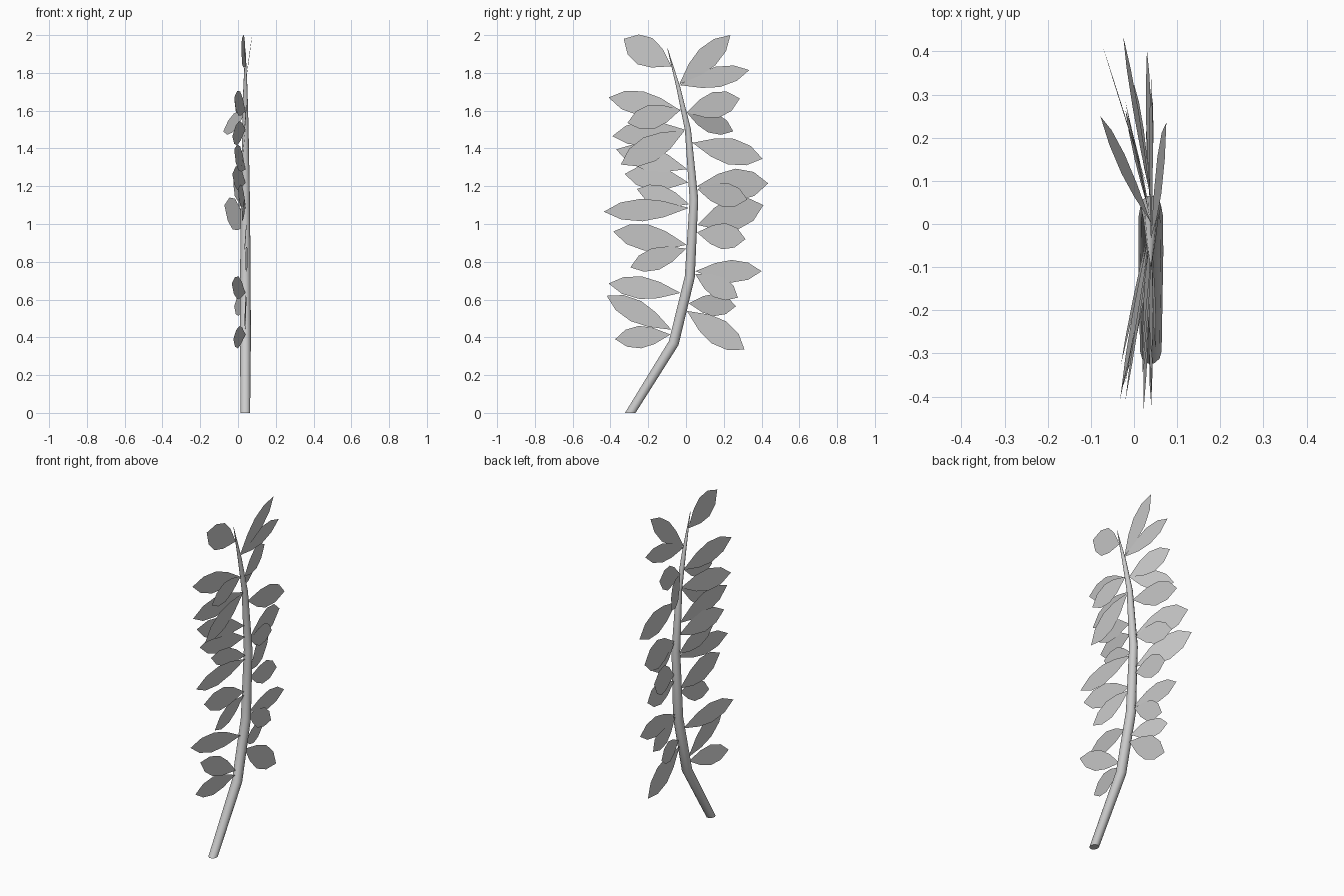
import bpy
from math import radians
from mathutils import Vector

if "Cube" in bpy.data.objects:
    bpy.data.objects.remove(bpy.data.objects["Cube"])

STEM_X = 0.039
ROLL = 0.08

# stem: tapered, bent tube given as (y, z, radius)
PATH = [(-0.295, 0.0, 0.025), (-0.065, 0.37, 0.029), (0.02, 0.72, 0.028),
        (0.042, 1.13, 0.024), (0.01, 1.50, 0.017), (-0.04, 1.72, 0.011), (-0.098, 1.93, 0.001)]
curve = bpy.data.curves.new("stem", 'CURVE')
curve.dimensions = '3D'
curve.bevel_depth = 1.0
curve.bevel_resolution = 3
curve.use_fill_caps = True
spline = curve.splines.new('POLY')
spline.points.add(len(PATH) - 1)
for p, (y, z, r) in zip(spline.points, PATH):
    p.co = (STEM_X, y, z, 1)
    p.radius = r
stem = bpy.data.objects.new("stem", curve)
bpy.context.collection.objects.link(stem)
bpy.context.view_layer.objects.active = stem
stem.select_set(True)
bpy.ops.object.convert(target='MESH')
# level the cut end on the ground
for v in bpy.context.object.data.vertices:
    if v.co.z < 0.1:
        v.co.y -= v.co.z * 0.62
        v.co.z = 0
bpy.ops.object.shade_smooth_by_angle(angle=radians(50))

# leaf outline: (fraction of length, fraction of half width)
OUTLINE = [(0, 0), (0.3, 0.72), (0.55, 1), (0.8, 0.75), (1, 0),
           (0.8, -0.75), (0.55, -1), (0.3, -0.72)]


def stem_edge(z, sign):
    """Point on the front or back edge of the stem at height z."""
    for (ya, za, ra), (yb, zb, rb) in zip(PATH, PATH[1:]):
        if z <= zb:
            t = (z - za) / (zb - za)
            return Vector((STEM_X, ya + (yb - ya) * t + sign * (ra + (rb - ra) * t), z))


def leaf(name, z0, y1, z1, width, tip_x):
    sign = 1 if y1 > 0 else -1
    base = stem_edge(z0, sign)
    axis = Vector((tip_x, y1, z1)) - base
    d = axis.normalized()
    # across direction, leaned slightly towards +x
    side = Vector((0, -d.z, d.y)).normalized() * sign + Vector((ROLL, 0, 0))
    side = (side - d * side.dot(d)).normalized()
    verts = [base + axis * t + side * (w * width / 2) for t, w in OUTLINE]
    mesh = bpy.data.meshes.new(name)
    mesh.from_pydata(verts, [], [range(len(verts))])
    if mesh.polygons[0].normal.x < 0:
        mesh.flip_normals()
    bpy.context.collection.objects.link(bpy.data.objects.new(name, mesh))


# leaves: height on stem, tip y, tip z, width, tip x
front = [(1.835, -.33, 1.98, .16, .02), (1.60, -.41, 1.67, .13, -.02),
         (1.605, -.31, 1.535, .13, .04), (1.50, -.39, 1.465, .13, -.03),
         (1.495, -.345, 1.315, .14, .02), (1.29, -.37, 1.395, .13, -.02),
         (1.22, -.325, 1.265, .13, -.03), (1.105, -.26, 1.185, .11, 0),
         (1.085, -.435, 1.065, .12, .022), (.89, -.385, .96, .14, .04),
         (.87, -.295, .77, .12, .05), (.635, -.41, .685, .12, -.033),
         (.44, -.42, .62, .12, .04), (.415, -.375, .39, .12, -.025)]
back = [(1.74, .235, 2.0, .12, .075), (1.735, .335, 1.815, .11, .04),
        (1.59, .285, 1.665, .14, -.02), (1.59, .25, 1.49, .11, -.078),
        (1.43, .405, 1.345, .14, .03), (1.20, .435, 1.215, .17, -.025),
        (1.185, .325, 1.13, .13, 0), (.995, .41, 1.10, .17, -.072),
        (.955, .315, .92, .14, .04), (.75, .40, .75, .12, .03),
        (.735, .275, .61, .12, .03), (.58, .265, .565, .12, -.02),
        (.54, .31, .335, .14, .04)]

for group, rows in (("front_leaf", front), ("back_leaf", back)):
    for i, row in enumerate(rows, 1):
        leaf(f"{group}_{i}", *row)
